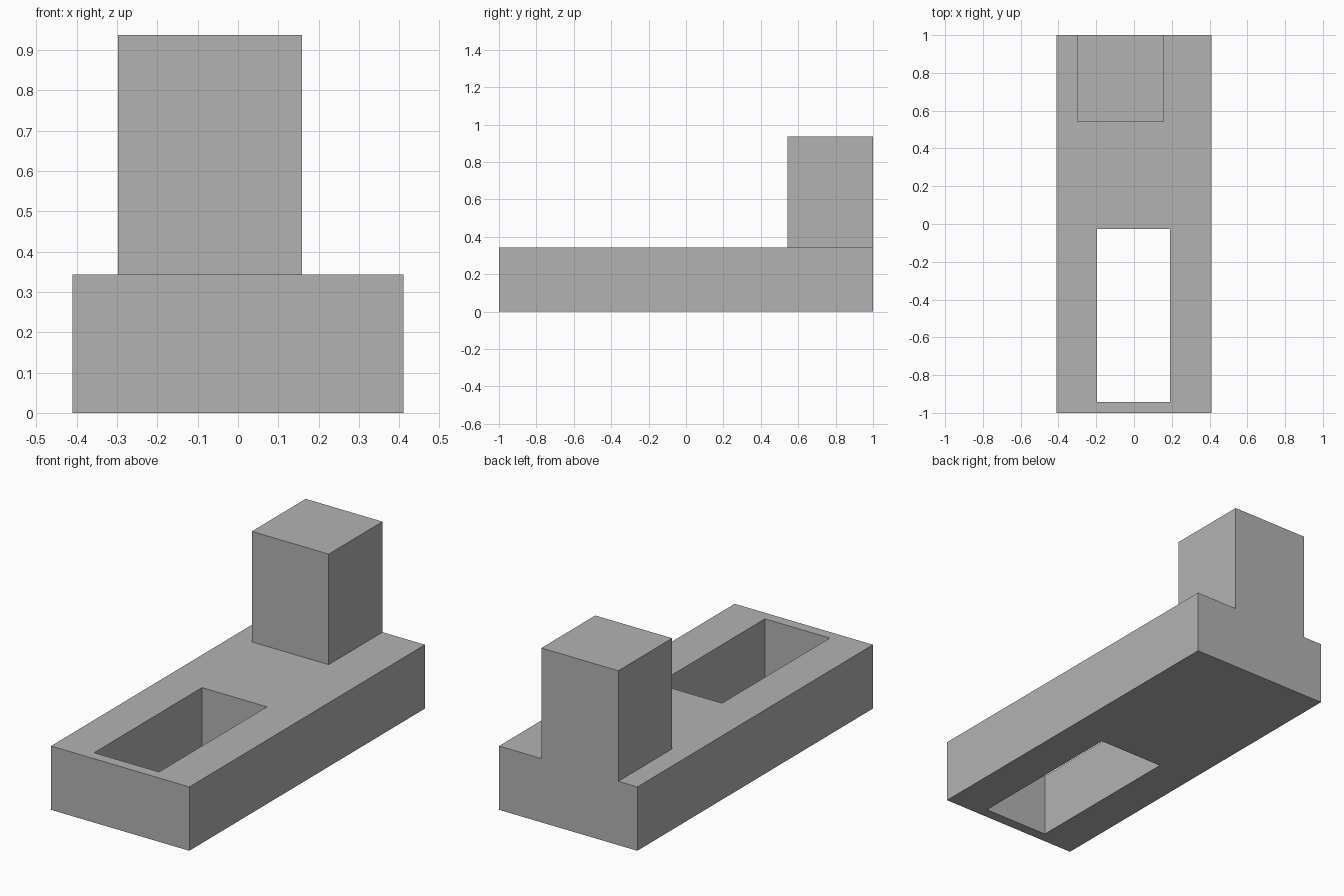
import bpy
import bmesh
from mathutils import Vector

cube = bpy.data.objects.get("Cube")
if cube:
    bpy.data.objects.remove(cube, do_unlink=True)

BASE_TOP, POST_TOP = 0.343, 0.937
BASE = (-0.411, 0.411, -1.0, 1.0)       # x min, x max, y min, y max
SLOT = (-0.195, 0.191, -0.943, -0.027)
POST = (-0.298, 0.159, 0.543, 1.0)

grey = bpy.data.materials.new("plain grey")
grey.use_nodes = True
colour = (0.45, 0.45, 0.45, 1.0)
grey.diffuse_color = colour
grey.node_tree.nodes["Principled BSDF"].inputs["Base Color"].default_value = colour


def inside(face, rect):
    c = face.calc_center_median()
    return rect[0] < c.x < rect[1] and rect[2] < c.y < rect[3]


def raise_faces(bm, faces, height):
    """Extrude a flat region upwards and return its new top faces."""
    geom = bmesh.ops.extrude_face_region(bm, geom=faces)["geom"]
    verts = [g for g in geom if isinstance(g, bmesh.types.BMVert)]
    bmesh.ops.translate(bm, verts=verts, vec=Vector((0, 0, height)))
    return [g for g in geom if isinstance(g, bmesh.types.BMFace)]


# Plan of the base, split along the edges of the slot and the post
bm = bmesh.new()
xs = sorted(set(r[i] for r in (BASE, SLOT, POST) for i in (0, 1)))
ys = sorted(set(r[i] for r in (BASE, SLOT, POST) for i in (2, 3)))
grid = [[bm.verts.new((x, y, 0)) for x in xs] for y in ys]
for low, high in zip(grid, grid[1:]):
    for i in range(len(xs) - 1):
        bm.faces.new((low[i], low[i + 1], high[i + 1], high[i]))

# Open slot through the base
slot = [f for f in bm.faces if inside(f, SLOT)]
bmesh.ops.delete(bm, geom=slot, context='FACES')

# Thick base, keeping its underside
underside = bm.faces[:]
bottom = bmesh.ops.duplicate(bm, geom=underside)["geom"]
top = raise_faces(bm, underside, BASE_TOP)
bmesh.ops.remove_doubles(bm, verts=bm.verts[:], dist=0.0001)

# Post rising flush with the back edge
raise_faces(bm, [f for f in top if f.is_valid and inside(f, POST)], POST_TOP - BASE_TOP)

bmesh.ops.recalc_face_normals(bm, faces=bm.faces[:])
mesh = bpy.data.meshes.new("slotted_base_with_post")
bm.to_mesh(mesh)
bm.free()
mesh.materials.append(grey)
obj = bpy.data.objects.new("slotted_base_with_post", mesh)
bpy.context.collection.objects.link(obj)
